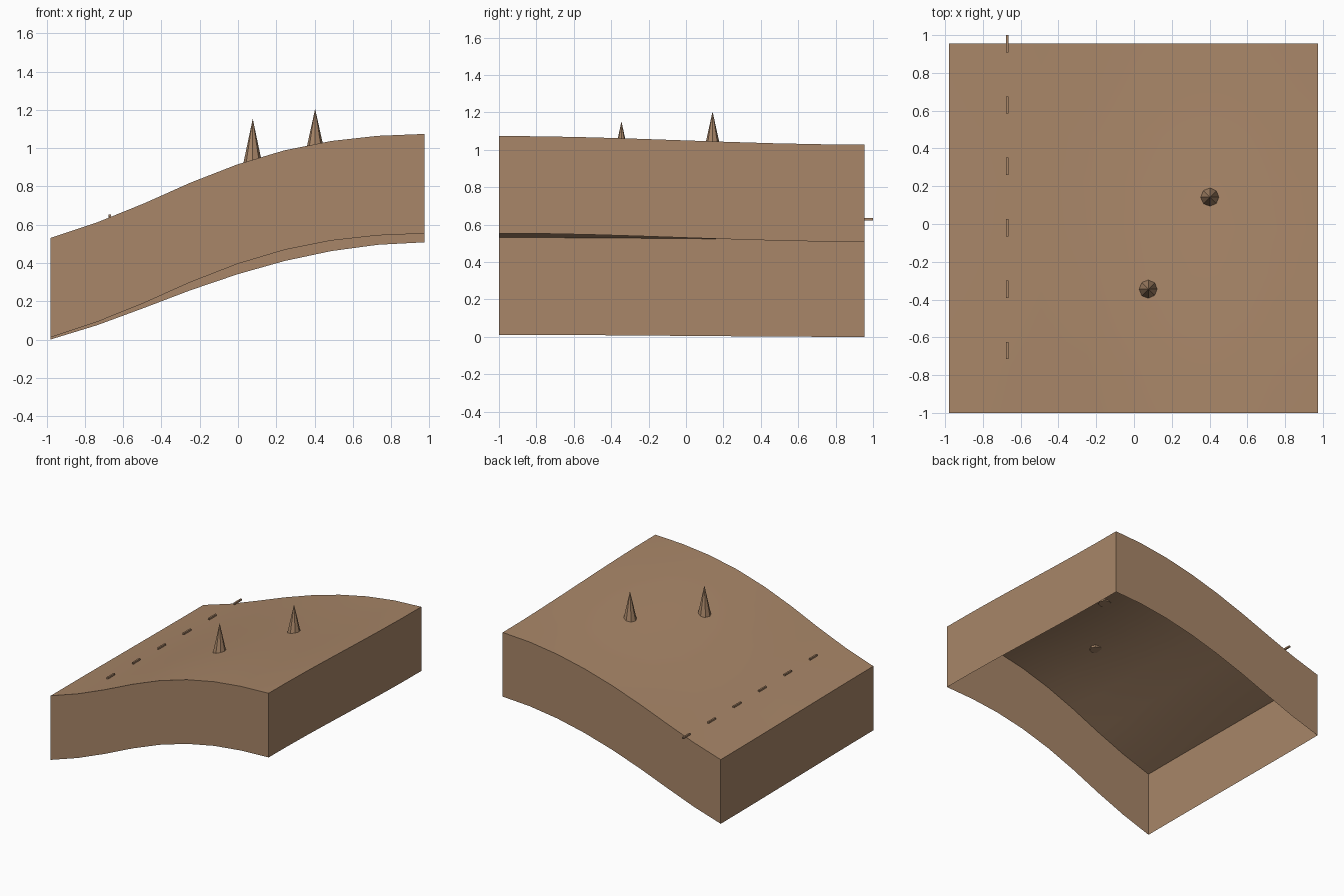
import bpy
import bmesh
import math

if "Cube" in bpy.data.objects:
    bpy.data.objects.remove(bpy.data.objects["Cube"], do_unlink=True)

# Single earth colour
earth = bpy.data.materials.new("earth_brown")
earth.use_nodes = True
earth.diffuse_color = (0.392, 0.238, 0.138, 1)
earth.node_tree.nodes["Principled BSDF"].inputs["Base Color"].default_value = (0.392, 0.238, 0.138, 1)

X0, X1, Y0, Y1 = -0.98, 0.975, -1.0, 0.955
DEPTH = 0.52
SEGMENTS = 8

# Height profiles along the front and back edges, left to right
FRONT = [0.531, 0.612, 0.711, 0.82, 0.915, 0.988, 1.037, 1.064, 1.074]
BACK = [0.52, 0.595, 0.685, 0.778, 0.861, 0.93, 0.982, 1.015, 1.028]


def sample(profile, u):
    i = min(int(u), SEGMENTS - 1)
    return profile[i] + (profile[i + 1] - profile[i]) * (u - i)


def ground(x, y):
    u = (x - X0) / (X1 - X0) * SEGMENTS
    t = min(max((y - Y0) / (Y1 - Y0), 0), 1)
    s = t * t * (3 - 2 * t)
    return sample(FRONT, u) * (1 - s) + sample(BACK, u) * s


def finish(name, bm):
    mesh = bpy.data.meshes.new(name)
    bm.to_mesh(mesh)
    bm.free()
    mesh.materials.append(earth)
    obj = bpy.data.objects.new(name, mesh)
    bpy.context.collection.objects.link(obj)
    return obj


# Sloping terrain with a skirt, open underneath
bm = bmesh.new()
bmesh.ops.create_grid(bm, x_segments=SEGMENTS, y_segments=SEGMENTS, size=1)
for v in bm.verts:
    v.co.x = X0 + (v.co.x + 1) / 2 * (X1 - X0)
    v.co.y = Y0 + (v.co.y + 1) / 2 * (Y1 - Y0)
    v.co.z = ground(v.co.x, v.co.y)
rim = [e for e in bm.edges if e.is_boundary]
skirt = bmesh.ops.extrude_edge_only(bm, edges=rim)["geom"]
for v in skirt:
    if isinstance(v, bmesh.types.BMVert):
        v.co.z -= DEPTH
bm.normal_update()
for f in bm.faces:
    c = f.calc_center_median()
    flat_wall = abs(f.normal.z) < 0.1
    outward = f.normal.x * c.x + f.normal.y * c.y if flat_wall else f.normal.z
    if outward < 0:
        f.normal_flip()
terrain = finish("terrain", bm)
bpy.context.view_layer.objects.active = terrain
terrain.select_set(True)
bpy.ops.object.shade_smooth_by_angle(angle=math.radians(30))

# Faceted cone trees
for name, x, y, tip in (("front_tree", 0.077, -0.345, 1.153), ("back_tree", 0.403, 0.142, 1.205)):
    base = ground(x, y) - 0.008
    bm = bmesh.new()
    bmesh.ops.create_cone(bm, cap_ends=True, segments=8, radius1=0.05, radius2=0, depth=tip - base)
    tree = finish(name, bm)
    tree.location = (x, y, (tip + base) / 2)

# Row of dashes lying along the slope
for i in range(6):
    y = -0.67 + i * 0.325
    bm = bmesh.new()
    bmesh.ops.create_cube(bm, size=1)
    bmesh.ops.scale(bm, verts=bm.verts, vec=(0.013, 0.092, 0.013))
    dash = finish(f"dash_{i + 1}", bm)
    dash.location = (-0.671, y, ground(-0.671, y) + 0.011)
